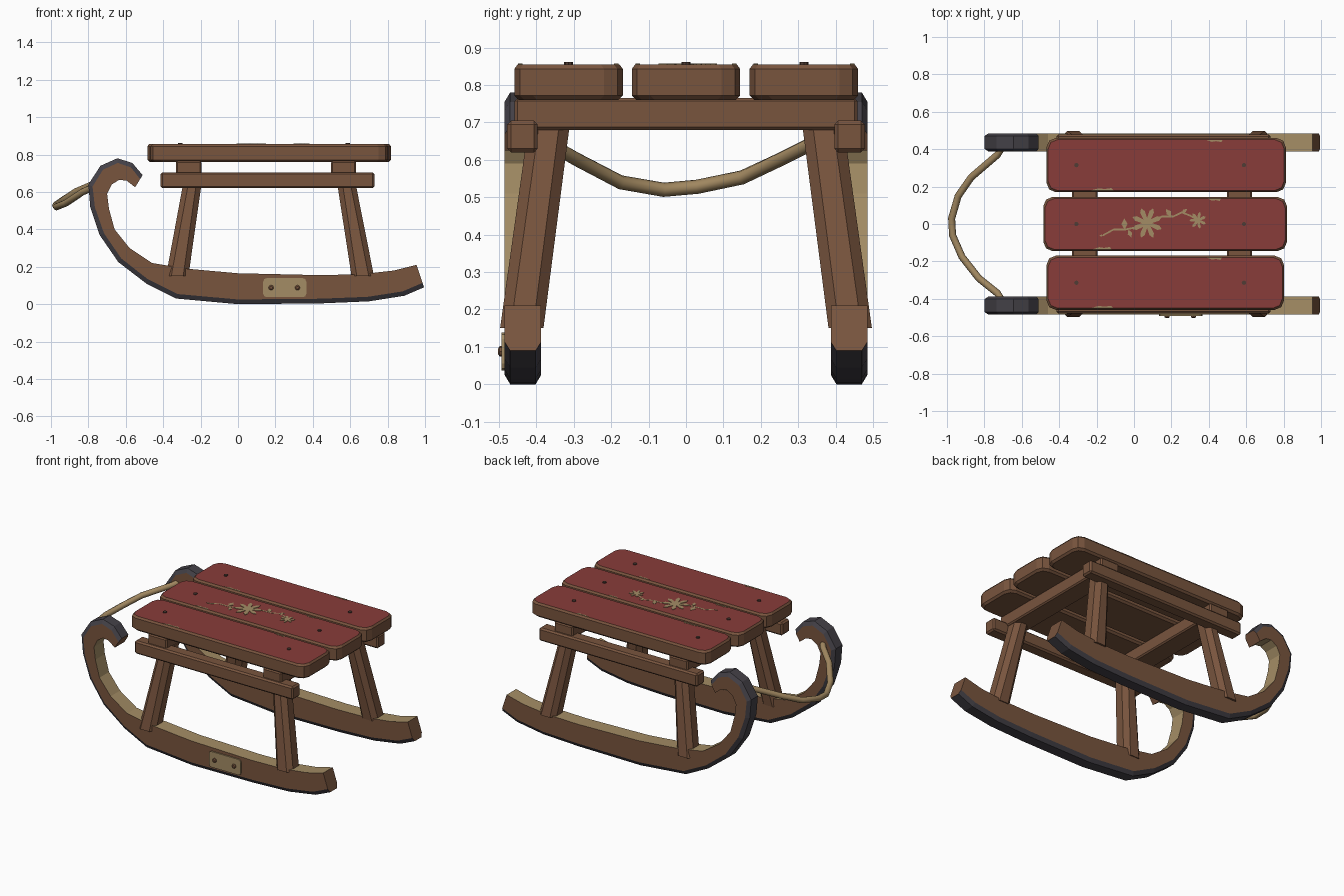
import bpy, bmesh
from math import sin, cos, pi
from mathutils import Vector

if "Cube" in bpy.data.objects:
    bpy.data.objects.remove(bpy.data.objects["Cube"], do_unlink=True)


def material(name, rgb):
    m = bpy.data.materials.new(name)
    m.use_nodes = True
    m.diffuse_color = (*rgb, 1)
    m.node_tree.nodes["Principled BSDF"].inputs["Base Color"].default_value = (*rgb, 1)
    return m


WOOD = material("brown wood", (0.19, 0.09, 0.048))
PALE = material("pale worn wood", (0.37, 0.265, 0.13))
RED = material("red paint", (0.25, 0.046, 0.042))
IRON = material("dark iron", (0.058, 0.053, 0.064))
SCREW = material("rusty screw", (0.08, 0.045, 0.035))
ROPE = material("rope", (0.35, 0.24, 0.115))


def loft(name, rings, mats, segment=lambda k: 0, caps=(0, 0)):
    """Skin a list of equal rings; segment gives the material of each side strip."""
    bm = bmesh.new()
    rows = [[bm.verts.new(p) for p in ring] for ring in rings]
    n = len(rows[0])
    for a, b in zip(rows, rows[1:]):
        for k in range(n):
            j = (k + 1) % n
            bm.faces.new((a[k], a[j], b[j], b[k])).material_index = segment(k)
    bm.faces.new(rows[0][::-1]).material_index = caps[0]
    bm.faces.new(rows[-1]).material_index = caps[1]
    bmesh.ops.recalc_face_normals(bm, faces=bm.faces)
    mesh = bpy.data.meshes.new(name)
    bm.to_mesh(mesh)
    bm.free()
    for m in mats:
        mesh.materials.append(m)
    ob = bpy.data.objects.new(name, mesh)
    bpy.context.collection.objects.link(ob)
    return ob


def outline(cx, cy, hx, hy, cut):
    """Rectangle with two-step rounded corners."""
    pts = []
    for q, (sx, sy) in enumerate(((1, 1), (-1, 1), (-1, -1), (1, -1))):
        for s in range(3):
            a = (q + s / 2) * pi / 2
            pts.append((cx + sx * (hx - cut) + cut * cos(a),
                        cy + sy * (hy - cut) + cut * sin(a)))
    return pts


def slab(name, pts, z, h, mat):
    return loft(name, [[(x, y, z) for x, y in pts], [(x, y, z + h) for x, y in pts]], [mat])


def block(name, lo, hi, edge):
    """Wooden bar with bevelled edges."""
    c, half = [(a + b) / 2 for a, b in zip(lo, hi)], [(b - a) / 2 for a, b in zip(lo, hi)]
    corners = [(-1, -1), (1, -1), (1, 1), (-1, 1)]
    ob = loft(name, [[(c[0] + sx * half[0], c[1] + sy * half[1], z) for sx, sy in corners]
                     for z in (lo[2], hi[2])], [WOOD])
    bev = ob.modifiers.new("edge", "BEVEL")
    bev.width, bev.segments = edge, 1
    return ob


# Curled runners: outer and inner side profile, iron shoe on the outside
OUTER = [(.995, .09), (.89, .045), (.7, .015), (.44, .004), (0, 0), (-.33, .03), (-.49, .11),
         (-.64, .225), (-.74, .37), (-.79, .52), (-.80, .64), (-.735, .74), (-.645, .78),
         (-.565, .755), (-.51, .69)]
INNER = [(.955, .21), (.835, .18), (.66, .16), (.44, .155), (0, .165), (-.28, .19), (-.46, .22),
         (-.58, .30), (-.66, .40), (-.69, .51), (-.70, .59), (-.675, .64), (-.635, .665),
         (-.595, .66), (-.55, .625)]
HALF = 0.049
for side, label in ((-1, "right"), (1, "left")):
    rings = []
    for o, i in zip(OUTER, INNER):
        o, i = Vector(o), Vector(i)
        s = o + (i - o).normalized() * 0.025
        rings.append([(p.x, side * 0.436 + w, p.y) for p, w in
                      ((o, -HALF + .015), (o, HALF - .015), (s, HALF),
                       (i, HALF), (i, -HALF), (s, -HALF))])
    loft(label + "_runner", rings, [WOOD, IRON, PALE], lambda k: (1, 1, 0, 2, 0, 1)[k])

    # Side rail
    ys = sorted((side * 0.397, side * 0.478))
    block(label + "_rail", (-.415, ys[0], .62), (.73, ys[1], .705), .01)

    # Splayed octagonal legs
    for end, top_x, foot_x in (("front", -.235, -.325), ("rear", .57, .667)):
        rings = []
        for x, y, z, hx, hy in ((foot_x, .439, .15, .06, .058), (top_x, .365, .70, .048, .055)):
            c = .028
            rings.append([(x + a, side * y + b, z) for a, b in
                          ((hx, hy - c), (hx - c, hy), (c - hx, hy), (-hx, hy - c),
                           (-hx, c - hy), (c - hx, -hy), (hx - c, -hy), (hx, c - hy))])
        loft(f"{label}_{end}_leg", rings, [WOOD])

# Cross beams under the seat
for name, x0, x1 in (("front_beam", -.332, -.195), ("rear_beam", .498, .632)):
    block(name, (x0, -.458, .68), (x1, .458, .765), .008)

# Seat planks with a painted top, and their screws
TOP = 0.855
for name, y, x0, x1 in (("right_plank", -.314, -.468, .802), ("middle_plank", 0, -.485, .818),
                        ("left_plank", .315, -.468, .812)):
    cx, hx = (x0 + x1) / 2, (x1 - x0) / 2
    rings = [[(px, py, z) for px, py in outline(cx, y, hx - d, .145 - d, .05)]
             for z, d in ((.76, .012), (.772, 0), (.843, 0), (TOP, .009))]
    loft(name, rings, [WOOD, RED], caps=(0, 1))
    for x in (-.308, .588):
        disc = [(x + .012 * cos(k * pi / 4), y + .012 * sin(k * pi / 4)) for k in range(8)]
        slab(name + "_screw", disc, TOP - .01, .016, SCREW)

# Worn chips along the painted edges
for x, y, w, s in ((.43, .45, .045, -1), (-.17, .18, .06, 1), (.43, .135, .035, -1),
                   (-.17, -.135, .05, 1), (.43, -.18, .04, -1), (-.17, -.449, .06, 1)):
    chip = [(x - w, y), (x + w, y), (x + w * .8, y + s * .012), (x + w * .2, y + s * .007),
            (x - w * .3, y + s * .011)]
    slab("paint_chip", chip, TOP - .002, .004, PALE)


# Painted flower spray
def flower(name, cx, cy, r, petals):
    pts = []
    for k in range(petals * 4):
        a, f = k * pi / (2 * petals), (.32, .78, 1, .78)[k % 4]
        pts.append((cx + r * f * cos(a), cy + r * f * sin(a)))
    slab(name, pts, TOP - .002, .005, PALE)


def leaf(x, y, angle, size):
    u = Vector((cos(angle), sin(angle))) * size
    v = Vector((-u.y, u.x)) * .28
    p = Vector((x, y))
    slab("painted_leaf", [p, p + u * .5 - v, p + u, p + u * .5 + v], TOP - .002, .004, PALE)


flower("large_painted_flower", .07, .005, .085, 8)
flower("small_painted_flower", .342, .02, .046, 7)
STEM = [(-.165, -.06), (-.11, -.03), (-.05, -.03), (0, -.02), (.07, .005), (.15, .04),
        (.21, .04), (.255, .062), (.30, .045), (.342, .02)]
strip = [(x, y + .005) for x, y in STEM] + [(x, y - .005) for x, y in STEM[::-1]]
slab("painted_stem", strip, TOP - .002, .003, PALE)
for x, y, a, s in ((-.05, -.03, 1.6, .06), (.2, .04, 2.2, .05), (.255, .06, .6, .035),
                   (-.165, -.06, 3.3, .02), (-.03, -.03, -1.2, .045)):
    leaf(x, y, a, s)

# Riveted plate on the right runner
plate = [[(x, y, z) for x, z in outline(.25, .088, .115, .051, .018)] for y in (-.483, -.493)]
loft("side_plate", plate, [PALE])
for x in (.177, .318):
    rings = [[(x + r * cos(k * pi / 4), y, .088 + r * sin(k * pi / 4)) for k in range(8)]
             for y, r in ((-.49, .014), (-.498, .014), (-.502, .008))]
    loft("plate_rivet", rings, [SCREW if x < 0 else WOOD])

# Pull rope slung between the runner curls
PATH = [(-.70, -.42, .66), (-.73, -.37, .645), (-.83, -.29, .60), (-.92, -.175, .54),
        (-.97, -.06, .52), (-.975, .03, .528), (-.94, .15, .553), (-.87, .25, .60),
        (-.73, .37, .66), (-.70, .42, .675)]
rings = []
for n, p in enumerate(PATH):
    t = (Vector(PATH[min(n + 1, len(PATH) - 1)]) - Vector(PATH[max(n - 1, 0)])).normalized()
    u = t.cross(Vector((0, 0, 1))).normalized()
    v = u.cross(t)
    rings.append([Vector(p) + .019 * (u * cos(k * pi / 4) + v * sin(k * pi / 4))
                  for k in range(8)])
rope = loft("pull_rope", rings, [ROPE])
bpy.context.view_layer.objects.active = rope
rope.select_set(True)
bpy.ops.object.shade_smooth_by_angle(angle=.9)
